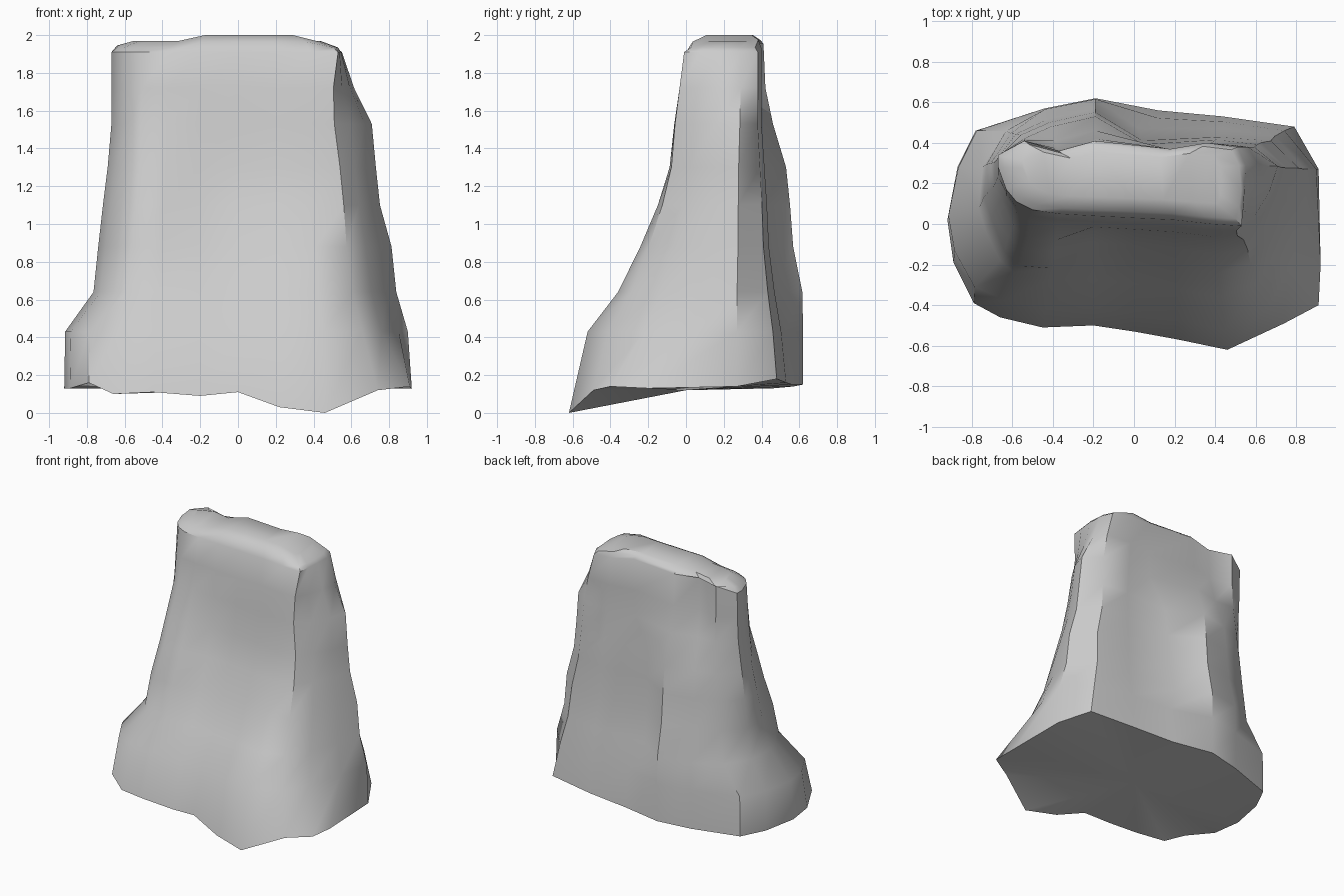
import bpy, bmesh

if "Cube" in bpy.data.objects:
    bpy.data.objects.remove(bpy.data.objects["Cube"])

# Outline of the base, anticlockwise from the left end (x, y, z)
BASE = [(-.92, .02, .13), (-.89, -.19, .13), (-.79, -.39, .16), (-.66, -.46, .10),
        (-.45, -.51, .11), (-.20, -.50, .09), (0, -.53, .11), (.22, -.57, .03),
        (.46, -.62, 0), (.74, -.49, .12), (.91, -.40, .14), (.92, -.20, .13),
        (.91, .27, .14), (.79, .48, .18), (.44, .53, .16), (.12, .56, .15),
        (-.19, .62, .15), (-.44, .57, .14), (-.78, .46, .13), (-.87, .28, .13)]
# Matching outline of the shoulder just below the top (x, y)
CROWN = [(-.67, .28), (-.63, .17), (-.58, .11), (-.50, .07), (-.37, .05), (-.20, .04),
         (0, .03), (.20, .02), (.38, 0), (.53, -.01), (.55, .06), (.56, .15),
         (.55, .29), (.51, .38), (.36, .40), (.18, .37), (-.19, .41), (-.37, .36),
         (-.54, .41), (-.67, .34)]
# Height, then how far left, right, front and back have tapered to the crown,
# then x of the front right ridge
LEVELS = [(.43, .02, .03, .16, 0, .66), (.64, .62, .20, .42, .02, .61),
          (.88, .72, .27, .61, .25, .575), (1.10, .82, .44, .76, .33, .56),
          (1.30, .92, .50, .86, .43, .54), (1.53, 1, .56, .90, .76, .51),
          (1.72, 1, .82, .95, .95, .505), (1.91, 1, 1, 1, 1, .53)]
LEFT, RIGHT = (0, 1, 2, 18, 19), (12, 13)
N = len(BASE)


def lerp(a, b, t):
    return a + (b - a) * t


def level_ring(z, left, right, front, back, ridge):
    pts = []
    for i, (b, c) in enumerate(zip(BASE, CROWN)):
        ty = lerp(front, back, .5) if i in (0, 11) else front if i < 11 else back
        tx = left if i in LEFT else right if i in RIGHT else ty
        # Right half of the back is hollowed
        if i in (13, 14, 15):
            ty = min(1, back + (.45 if z > .6 else .2))
        pts.append([lerp(b[0], c[0], tx), lerp(b[1], c[1], ty), z])
    # Slanted right end, running from the front ridge to the back right corner
    pts[9][0] = ridge
    for i, f, g in ((10, .42, .28), (11, .8, .64)):
        for k, t in ((0, f), (1, g)):
            pts[i][k] = lerp(pts[9][k], pts[12][k], t)
    if z < 1.6:
        pts[13][0] -= .04
    # Step in the back and slight swelling at the left of the front
    if .6 < z < 1.4:
        pts[15][0] -= .10
    if .8 < z < 1.4:
        for i, d in ((2, .05), (3, .07), (4, .05)):
            pts[i][1] -= d
    # Back of the shoulder is a little higher than the front
    if z > 1.9:
        for i in range(14, 19):
            pts[i][2] += .02 if i == 14 else .045
    return pts


def top_ring(scale_x, scale_y, height):
    # Rounded top, lower at the left end and towards the right end
    pts = []
    for i, (x, y) in enumerate(CROWN):
        px, py = lerp(-.07, x, scale_x), lerp(.27, y, scale_y)
        drop = .03 if px < -.3 else .03 if px > .38 else 0
        pts.append((px, py, height - drop + (.01 if i > 13 and height < 1.98 else 0)))
    return pts


bm = bmesh.new()
outlines = [BASE] + [level_ring(*lv) for lv in LEVELS]
outlines += [top_ring(.95, .87, 1.965), top_ring(.80, .6, 2.0)]
rings = [[bm.verts.new(p) for p in outline] for outline in outlines]

# Side walls and rounded shoulder
for a, b in zip(rings, rings[1:]):
    for i in range(N):
        j = (i + 1) % N
        bm.faces.new((a[i], a[j], b[j], b[i]))

# Top surface as strips from front to back
top = rings[-1]
pairs = [(1, 19), (2, 18), (4, 17), (5, 16), (7, 15), (8, 14), (9, 13), (11, 12)]
bm.faces.new((top[0], top[1], top[19]))
for (f0, b0), (f1, b1) in zip(pairs, pairs[1:]):
    bm.faces.new([top[k] for k in range(f0, f1 + 1)] + [top[k] for k in range(b1, b0 + 1)])

# Underside
c = bm.verts.new((0, 0, .12))
for i in range(N):
    bm.faces.new((rings[0][(i + 1) % N], rings[0][i], c))
bmesh.ops.recalc_face_normals(bm, faces=bm.faces)

mesh = bpy.data.meshes.new("rock")
bm.to_mesh(mesh)
bm.free()
rock = bpy.data.objects.new("rock", mesh)
bpy.context.collection.objects.link(rock)
bpy.context.view_layer.objects.active = rock
rock.select_set(True)
bpy.ops.object.shade_smooth_by_angle(angle=0.65)
